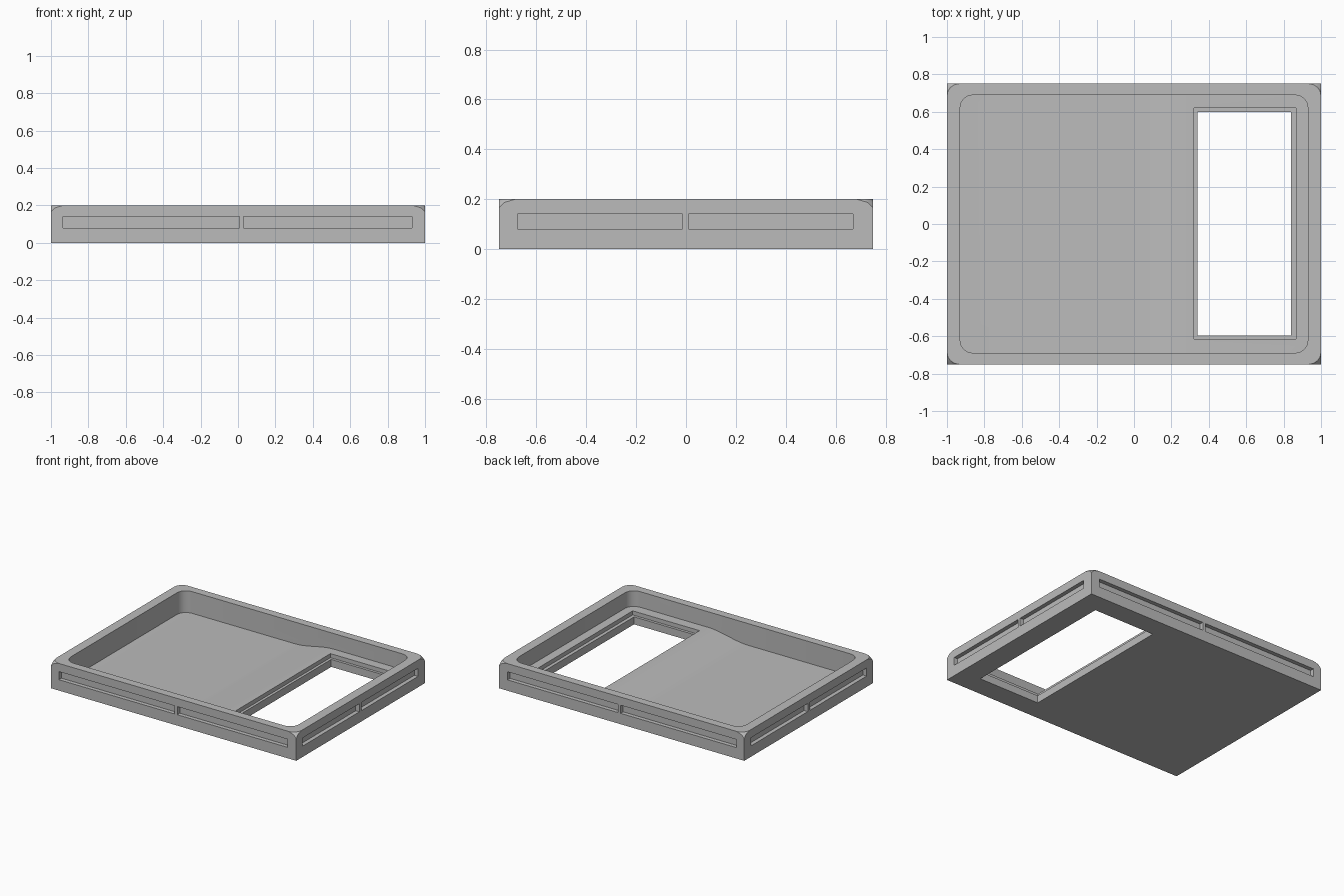
import bpy, bmesh, math

cube = bpy.data.objects.get("Cube")
if cube:
    bpy.data.objects.remove(cube, do_unlink=True)

grey = bpy.data.materials.new("plain grey")
grey.use_nodes = True
colour = (0.5, 0.5, 0.5, 1)
grey.diffuse_color = colour
grey.node_tree.nodes["Principled BSDF"].inputs["Base Color"].default_value = colour


def finish(name, bm):
    bmesh.ops.recalc_face_normals(bm, faces=bm.faces)
    mesh = bpy.data.meshes.new(name)
    bm.to_mesh(mesh)
    bm.free()
    mesh.materials.append(grey)
    obj = bpy.data.objects.new(name, mesh)
    bpy.context.collection.objects.link(obj)
    return obj


def prism(name, points, offset):
    """Extrude a closed outline along an offset."""
    bm = bmesh.new()
    face = bm.faces.new([bm.verts.new(p) for p in points])
    ext = bmesh.ops.extrude_face_region(bm, geom=[face])
    verts = [g for g in ext["geom"] if isinstance(g, bmesh.types.BMVert)]
    bmesh.ops.translate(bm, verts=verts, vec=offset)
    return finish(name, bm)


def box(name, x0, x1, y0, y1, z0, z1):
    return prism(name, [(x0, y0, z0), (x1, y0, z0), (x1, y1, z0), (x0, y1, z0)],
                 (0, 0, z1 - z0))


def rounded_rect(hx, hy, r, z, steps=4):
    pts = []
    for i, (sx, sy) in enumerate([(1, 1), (-1, 1), (-1, -1), (1, -1)]):
        for k in range(steps + 1):
            a = math.pi / 2 * (i + k / steps)
            pts.append((sx * (hx - r) + r * math.cos(a),
                        sy * (hy - r) + r * math.sin(a), z))
    return pts


def combine(target, tool, operation):
    mod = target.modifiers.new("combine", 'BOOLEAN')
    mod.operation = operation
    mod.solver = 'EXACT'
    mod.object = tool
    bpy.context.view_layer.objects.active = target
    bpy.ops.object.modifier_apply(modifier=mod.name)
    bpy.data.objects.remove(tool, do_unlink=True)


# Outer block: square footprint with softened top corners
HX, HY, H = 1.0, 0.75, 0.2
bm = bmesh.new()
for p in rounded_rect(HX, HY, 0.065, H):
    bm.verts.new(p)
for sx in (-1, 1):
    for sy in (-1, 1):
        for dx, dy, z in [(0, 0, 0), (0, 0, 0.165), (0.022, 0, 0.187), (0, 0.022, 0.187)]:
            bm.verts.new((sx * (HX - dx), sy * (HY - dy), z))
bmesh.ops.convex_hull(bm, input=bm.verts)
bmesh.ops.dissolve_limit(bm, angle_limit=0.01, verts=bm.verts, edges=bm.edges)
tray = finish("tray", bm)

# Inner cavity
combine(tray, prism("cavity", rounded_rect(0.93, 0.69, 0.07, 0.02), (0, 0, 0.4)), 'DIFFERENCE')

# Floor: low on one side, easing up to a raised shelf
LOW, HIGH, START, END = 0.04, 0.085, -0.02, 0.3
profile = [(-0.95, 0.01), (0.95, 0.01), (0.95, HIGH)]
for k in range(10, -1, -1):
    t = k / 10
    profile.append((START + (END - START) * t, LOW + (HIGH - LOW) * t * t * (3 - 2 * t)))
profile.append((-0.95, LOW))
combine(tray, prism("floor", [(x, -0.71, z) for x, z in profile], (0, 1.42, 0)), 'UNION')

# Rectangular opening with a stepped ledge
combine(tray, box("ledge_recess", 0.32, 0.865, -0.615, 0.62, 0.055, 0.15), 'DIFFERENCE')
combine(tray, box("opening", 0.34, 0.84, -0.595, 0.6, -0.1, 0.15), 'DIFFERENCE')

# Paired slots in all four sides
DEPTH = 0.03
for s in (-1, 1):
    for a, b in [(-0.935, 0.008), (0.03, 0.93)]:
        y0, y1 = sorted((s * (HY - DEPTH), s * (HY + 0.1)))
        combine(tray, box("long_slot", a, b, y0, y1, 0.08, 0.14), 'DIFFERENCE')
    for a, b in [(-0.675, -0.015), (0.01, 0.67)]:
        x0, x1 = sorted((s * (HX - DEPTH), s * (HX + 0.1)))
        combine(tray, box("short_slot", x0, x1, a, b, 0.08, 0.14), 'DIFFERENCE')

bpy.ops.object.select_all(action='DESELECT')
tray.select_set(True)
bpy.context.view_layer.objects.active = tray
bpy.ops.object.shade_smooth_by_angle(angle=math.radians(25))
